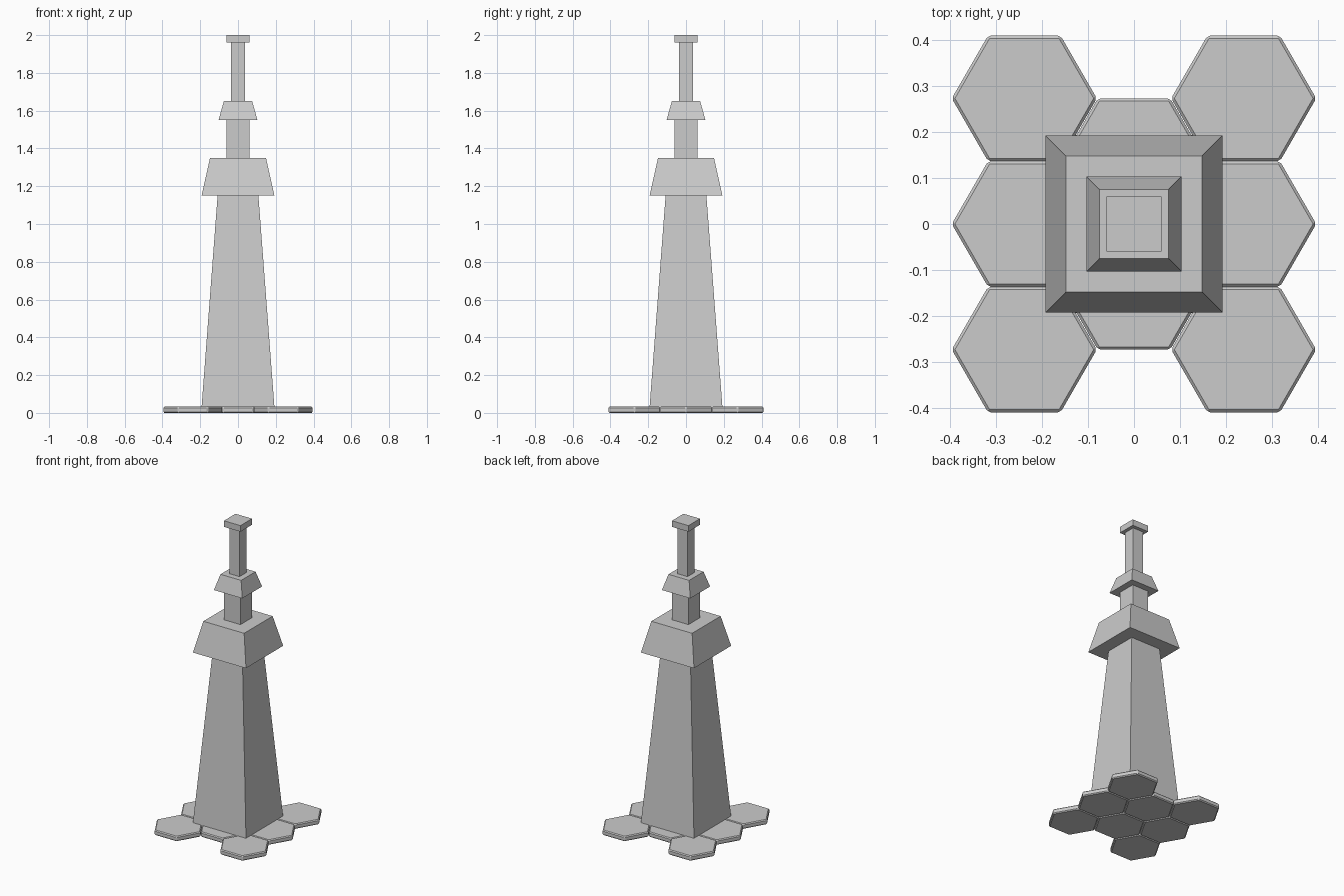
import bpy, bmesh
from math import sqrt, pi

if "Cube" in bpy.data.objects:
    bpy.data.objects.remove(bpy.data.objects["Cube"])


def prism(name, sides, r1, r2, z0, z1, x=0, y=0, turn=0, bevel=0):
    """Closed tapered prism; r1/r2 are bottom/top circumradii."""
    bpy.ops.mesh.primitive_cone_add(vertices=sides, radius1=r1, radius2=r2,
                                    depth=z1 - z0, location=(x, y, (z0 + z1) / 2))
    ob = bpy.context.object
    ob.name = name
    bm = bmesh.new()
    bm.from_mesh(ob.data)
    # align the corners before bevelling
    from mathutils import Matrix
    bm.transform(Matrix.Rotation(turn, 4, 'Z'))
    if bevel:
        bmesh.ops.bevel(bm, geom=bm.edges[:], offset=bevel, segments=1,
                        affect='EDGES', profile=0.5)
    bm.to_mesh(ob.data)
    bm.free()
    return ob


def block(name, half_bottom, half_top, z0, z1):
    return prism(name, 4, half_bottom * sqrt(2), half_top * sqrt(2), z0, z1, turn=pi / 4)


# Stacked square tower sections: bottom half width, top half width, z range
block("tower_body", 0.194, 0.108, 0.015, 1.15)
block("lower_collar", 0.193, 0.148, 1.15, 1.35)
block("middle_pillar", 0.06, 0.06, 1.35, 1.55)
block("upper_collar", 0.103, 0.075, 1.55, 1.65)
block("mast", 0.037, 0.037, 1.65, 1.96)
block("mast_cap", 0.06, 0.06, 1.96, 2.0)

# Hexagonal base tiles, bevelled on every edge
R = 0.158
H = R * sqrt(3) / 2
tiles = [(sx * 0.239, k * 2 * H) for sx in (-1, 1) for k in (-1, 0, 1)]
tiles += [(0, -H), (0, H)]
for x, y in tiles:
    prism("base_tile", 6, R, R, 0.0, 0.033, x, y, turn=pi / 6, bevel=0.006)
